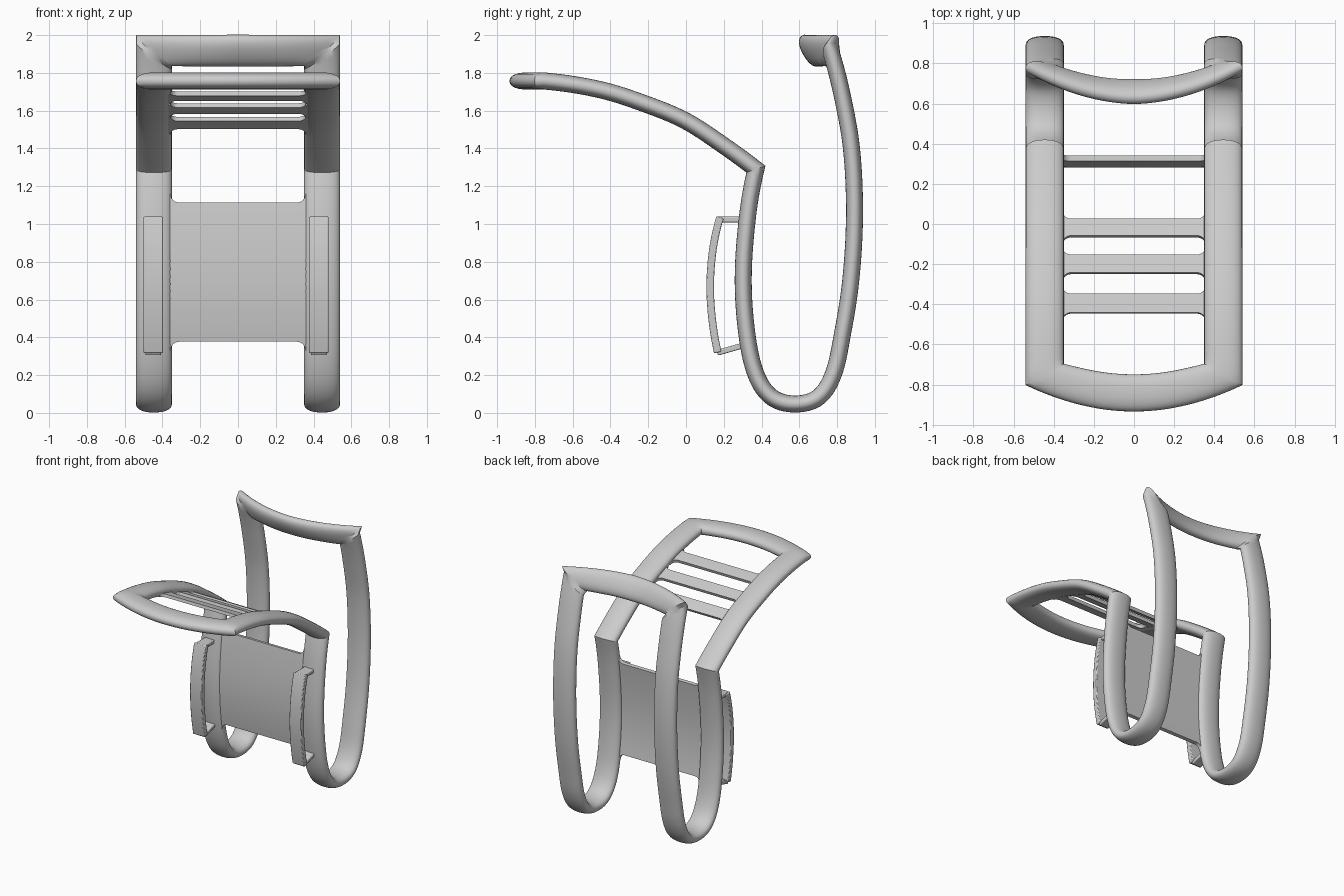
import bpy, bmesh, math
from mathutils import Vector
from mathutils.geometry import interpolate_bezier

if "Cube" in bpy.data.objects:
    bpy.data.objects.remove(bpy.data.objects["Cube"])


def loft(name, rings, closed=False, bevel=0):
    bm = bmesh.new()
    vs = [[bm.verts.new(p) for p in r] for r in rings]
    n, m = len(vs), len(vs[0])
    for i in range(n if closed else n - 1):
        a, b = vs[i], vs[(i + 1) % n]
        for j in range(m):
            k = (j + 1) % m
            bm.faces.new((a[j], a[k], b[k], b[j]))
    if not closed:
        bm.faces.new(vs[0])
        bm.faces.new(vs[-1])
    bmesh.ops.recalc_face_normals(bm, faces=bm.faces)
    me = bpy.data.meshes.new(name)
    bm.to_mesh(me)
    bm.free()
    ob = bpy.data.objects.new(name, me)
    bpy.context.collection.objects.link(ob)
    bpy.ops.object.select_all(action='DESELECT')
    ob.select_set(True)
    bpy.context.view_layer.objects.active = ob
    bpy.ops.object.shade_smooth_by_angle(angle=math.radians(32))
    if bevel:
        mod = ob.modifiers.new("soft_edges", 'BEVEL')
        mod.width, mod.segments = bevel, 2
    return ob


def curve(pts, res=9):
    """Smooth path through (y, z) points."""
    p = [Vector((0, y, z)) for y, z in pts]
    last = len(p) - 1
    tan = [(p[min(i + 1, last)] - p[max(i - 1, 0)]).normalized() for i in range(last + 1)]
    # ends continue the curve of their neighbours
    for e, i in ((0, 1), (last, last - 1)):
        d = (p[i] - p[e]).normalized() * (1 if e == 0 else -1)
        tan[e] = (2 * d - tan[i]).normalized()
    out = [p[0]]
    for i in range(last):
        h = (p[i + 1] - p[i]).length / 3
        out += interpolate_bezier(p[i], p[i] + tan[i] * h, p[i + 1] - tan[i + 1] * h, p[i + 1], res)[1:]
    return out


def tangent(path, i):
    return (path[min(i + 1, len(path) - 1)] - path[max(i - 1, 0)]).normalized()


def normal(t):
    return Vector((0, -t.z, t.y))


seat = curve([(-.75, 1.757), (-.45, 1.71), (-.2, 1.63), (0, 1.545), (.2, 1.415), (.37, 1.29)])
loop = curve([(.37, 1.29), (.327, 1.05), (.303, .72), (.322, .42), (.372, .2), (.455, .082),
              (.578, .047), (.70, .082), (.778, .2), (.825, .4), (.872, .7), (.892, 1.05),
              (.876, 1.4), (.825, 1.69), (.765, 1.918)])

# Pillow-shaped cross-section
W, H, X = .095, .045, .445
prof = []
for i in range(28):
    a = 2 * math.pi * i / 28
    c, s = math.cos(a), math.sin(a)
    prof.append((math.copysign(abs(c) ** .88, c), math.copysign(abs(s) ** .88, s)))


def oval(c, u, v):
    return [c + u * a + v * b for a, b in prof]


# Side rail rings (right side), sheared towards mitred ends
rail = []
for path, end, shear in ((seat, 0, -.05), (loop, -1, .08)):
    for i, p in enumerate(path):
        t = tangent(path, i)
        f = max(0, 1 - (p - path[end]).length / .25)
        n = normal(t)
        if path is seat and i == len(path) - 1:
            n2 = normal(tangent(loop, 0))
            n = (n + n2) / (1 + n.dot(n2))
        if path is loop and i == 0:
            continue
        rail.append(oval(p + Vector((X, 0, 0)), Vector((W, 0, 0)) + t * shear * f, n * H))
rail = rail[1:-1]          # the crossbars own the corner rings
mirror = [[Vector((-p.x, p.y, p.z)) for p in r] for r in reversed(rail)]


def crossbar(y0, sag, z, wide):
    rings = []
    for i in range(33):
        t = 1 - i / 16
        w = wide(abs(t))
        f = max(0, (abs(t) - .5) / .5)
        u = w + Vector((1, 2 * sag * t / X, 0)) * math.copysign(f * W, t)
        v = Vector((0, -w.z, w.y)).normalized() * H
        rings.append(oval(Vector((X * t, y0 + sag * t * t, z)), u, v))
    return rings


front_bar = crossbar(-.842, .092, 1.757, lambda t: Vector((0, -.0925, 0)))
for r in front_bar:        # thin axis points up on the front bar
    c = sum(r, Vector()) / len(r)
    for p in r:
        p.z = 2 * c.z - p.z if front_bar[0][7].z < 0 else p.z
top_bar = crossbar(.66, .105, 1.918, lambda t: Vector((0, -.045 + .015 * t, .08)))
if front_bar[16][7].z < 1.757:
    for r in front_bar:
        for p in r:
            p.z = 2 * 1.757 - p.z

# One continuous frame: right rail, top bar, left rail, front bar
loft("frame", rail + top_bar + mirror + front_bar[::-1], closed=True)


def locate(path, axis, val):
    for i in range(len(path) - 1):
        a, b = path[i][axis], path[i + 1][axis]
        if min(a, b) <= val <= max(a, b):
            k = (val - a) / (b - a)
            return path[i].lerp(path[i + 1], k), normal(tangent(path, i).lerp(tangent(path, i + 1), k))


def web(name, path, axis, lo, hi, r, off, half, rows):
    """Thin sheet between the rails, flaring into them with rounded fillets."""
    x0 = .357
    arc = [x0 - r + r * math.sin(math.pi / 2 * k / 8) for k in range(9)] + [.41]
    xs = [-x for x in reversed(arc)] + [0] + arc
    rings = []
    for x in xs:
        d = min(r, max(0, abs(x) - x0 + r))
        fl = r - math.sqrt(max(0, r * r - d * d))
        top, bot = [], []
        for k in range(rows + 1):
            p, n = locate(path, axis, lo - fl + (hi - lo + 2 * fl) * k / rows)
            p = p + Vector((x, 0, 0))
            top.append(p + n * (off + half))
            bot.append(p + n * (off - half))
        rings.append(top + bot[::-1])
    loft(name, rings)


# Back panel and seat slats
web("back_panel", loop, 2, .38, 1.11, .045, -.008, .014, 20)
for i, (lo, hi) in enumerate(((-.44, -.345), (-.24, -.15), (-.055, .03))):
    web(f"seat_slat_{i + 1}", seat, 1, lo, hi, .042, -.018, .012, 5)


def strap(name, path, x, hw, ht):
    rings = []
    for i, p in enumerate(path):
        n = normal(tangent(path, i)) * ht
        c, u = p + Vector((x, 0, 0)), Vector((hw, 0, 0))
        rings.append([c + u + n, c - u + n, c - u - n, c + u - n])
    loft(name, rings, bevel=.006)


# Curved front handles with their mounting arms
bow = curve([(.18, 1.035), (.143, .87), (.128, .68), (.138, .5), (.168, .32)], 6)
for side, x in (("left", -.449), ("right", .428)):
    strap(f"{side}_handle", bow, x, .052, .02)
    strap(f"{side}_upper_arm", curve([(.165, 1.024), (.32, 1.024)], 2), x, .042, .015)
    strap(f"{side}_lower_arm", curve([(.165, .318), (.32, .362)], 2), x, .042, .015)
